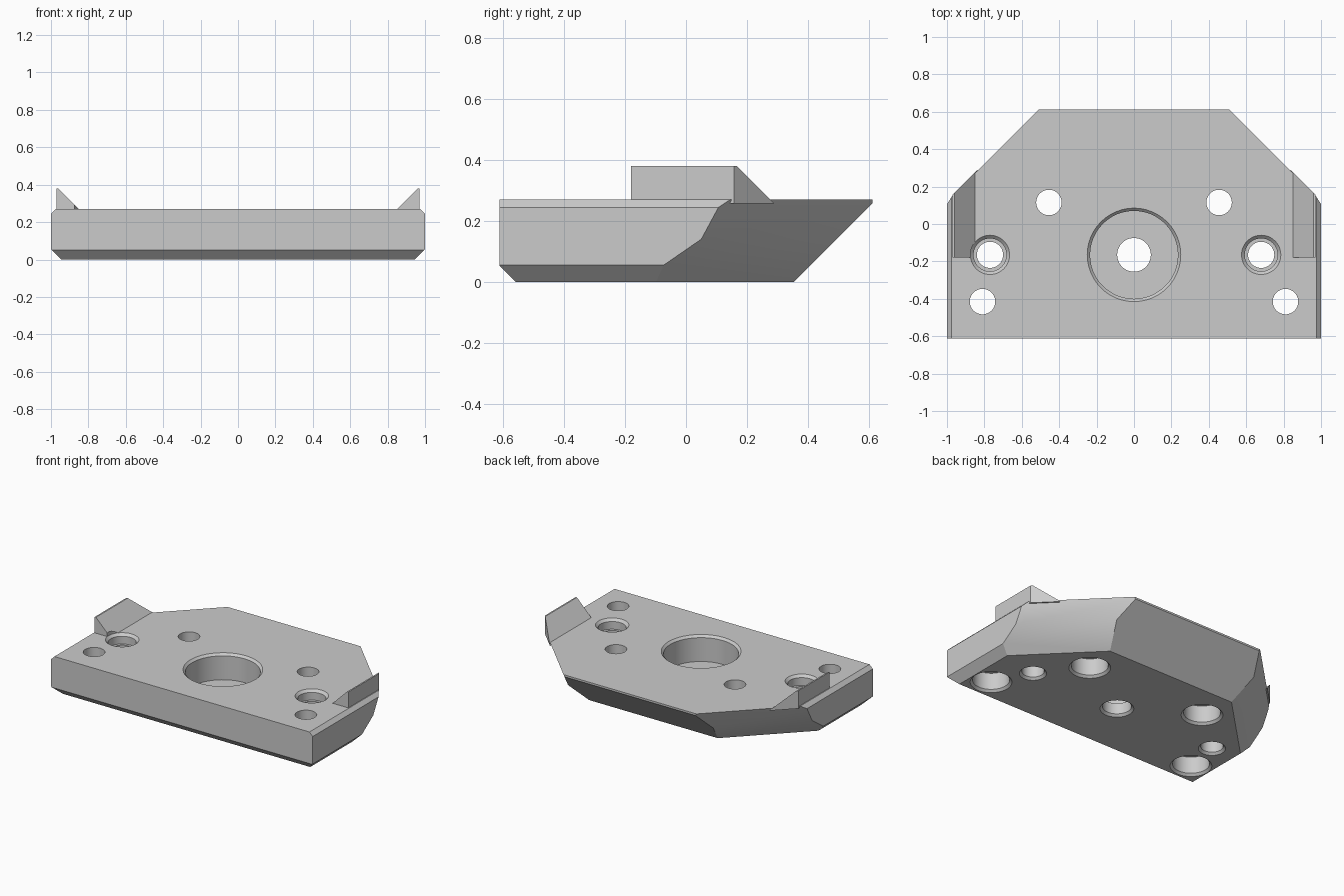
import bpy
import bmesh
import math
from mathutils import Vector

cube = bpy.data.objects.get("Cube")
if cube:
    bpy.data.objects.remove(cube, do_unlink=True)

TOP = 0.27

steel = bpy.data.materials.new("machined_grey")
steel.use_nodes = True
steel.diffuse_color = (0.6, 0.6, 0.6, 1)
steel.node_tree.nodes["Principled BSDF"].inputs["Base Color"].default_value = (0.6, 0.6, 0.6, 1)


def make_object(name, bm):
    bmesh.ops.recalc_face_normals(bm, faces=bm.faces)
    mesh = bpy.data.meshes.new(name)
    bm.to_mesh(mesh)
    bm.free()
    mesh.materials.append(steel)
    obj = bpy.data.objects.new(name, mesh)
    bpy.context.collection.objects.link(obj)
    return obj


def slice_off(bm, point, normal):
    """Remove everything beyond a plane and cap the cut."""
    geom = bm.verts[:] + bm.edges[:] + bm.faces[:]
    cut = bmesh.ops.bisect_plane(bm, geom=geom, plane_co=point, plane_no=normal,
                                 clear_outer=True, dist=1e-5)
    edges = [e for e in cut["geom_cut"] if isinstance(e, bmesh.types.BMEdge)]
    bmesh.ops.contextual_create(bm, geom=edges)


def prism(bm, profile, y0, y1):
    """Extrude an x-z profile along y."""
    face = bm.faces.new([bm.verts.new((x, y0, z)) for x, z in profile])
    ext = bmesh.ops.extrude_face_region(bm, geom=[face])["geom"]
    verts = [v for v in ext if isinstance(v, bmesh.types.BMVert)]
    bmesh.ops.translate(bm, verts=verts, vec=(0, y1 - y0, 0))


def lathe_cutter(name, x, y, profile, steps=48):
    """Spin an r-z profile into a closed bore-shaped cutter."""
    bm = bmesh.new()
    rings = []
    for r, z in profile:
        rings.append([bm.verts.new((x + r * math.cos(math.tau * i / steps),
                                    y + r * math.sin(math.tau * i / steps), z))
                      for i in range(steps)])
    for low, high in zip(rings, rings[1:]):
        for i in range(steps):
            j = (i + 1) % steps
            bm.faces.new((low[i], low[j], high[j], high[i]))
    bm.faces.new(rings[0])
    bm.faces.new(rings[-1])
    obj = make_object(name, bm)
    obj.hide_render = True
    return obj


def boolean(target, other, operation):
    mod = target.modifiers.new(operation.lower(), "BOOLEAN")
    mod.object = other
    mod.operation = operation
    mod.solver = "EXACT"
    bpy.context.view_layer.objects.active = target
    bpy.ops.object.modifier_apply(modifier=mod.name)
    bpy.data.objects.remove(other, do_unlink=True)


# Plate: chamfered side profile, then sliced front, back and corners
bm = bmesh.new()
half = [(0.945, 0), (1, 0.055), (1, 0.245), (0.975, TOP)]
prism(bm, half + [(-x, z) for x, z in reversed(half)], -0.612, 0.612)
slice_off(bm, (0, -0.56, 0), (0, -1, -1))
slice_off(bm, (0, 0.612, 0.257), (0, 1, -1))
for side in (-1, 1):
    # Steep upper corner facet, then shallow lower one
    for s, z, rise in ((1.05, 0.14, 0.54), (1.05, 0.14, 1.45)):
        slice_off(bm, (side * s, 0, z), Vector((side, 1, -rise)))
plate = make_object("clamp_plate", bm)

# Wedge lugs on both sides
for side in (-1, 1):
    bm = bmesh.new()
    wedge = [(0.837, 0.257), (0.96, 0.38), (0.97, 0.38), (0.97, 0.257)]
    prism(bm, [(side * x, z) for x, z in wedge], -0.18, 0.4)
    slice_off(bm, (side * 1.127, 0, 0), (side, 1, 0))
    boolean(plate, make_object("wedge_lug", bm), "UNION")

# Centre bore with a small through hole
boolean(plate, lathe_cutter("centre_bore", 0, -0.165, [
    (0.12, -0.015), (0.09, 0.015), (0.09, 0.09), (0.235, 0.09),
    (0.235, TOP - 0.015), (0.25, TOP), (0.25, 0.5)]), "DIFFERENCE")

# Shallow counterbored guide holes
for x in (-0.77, 0.68):
    boolean(plate, lathe_cutter("guide_bore", x, -0.165, [
        (0.1, -0.015), (0.07, 0.015), (0.07, 0.2), (0.088, 0.2),
        (0.088, TOP - 0.017), (0.105, TOP), (0.105, 0.5)]), "DIFFERENCE")

# Screw holes counterbored from below
for x, y in ((0.455, 0.115), (0.81, -0.415)):
    for side in (-1, 1):
        boolean(plate, lathe_cutter("screw_bore", side * x, y, [
            (0.145, -0.015), (0.115, 0.015), (0.115, 0.13), (0.068, 0.13),
            (0.068, 0.5)]), "DIFFERENCE")

bpy.ops.object.select_all(action="DESELECT")
plate.select_set(True)
bpy.context.view_layer.objects.active = plate
bpy.ops.object.shade_smooth_by_angle(angle=math.radians(28))
